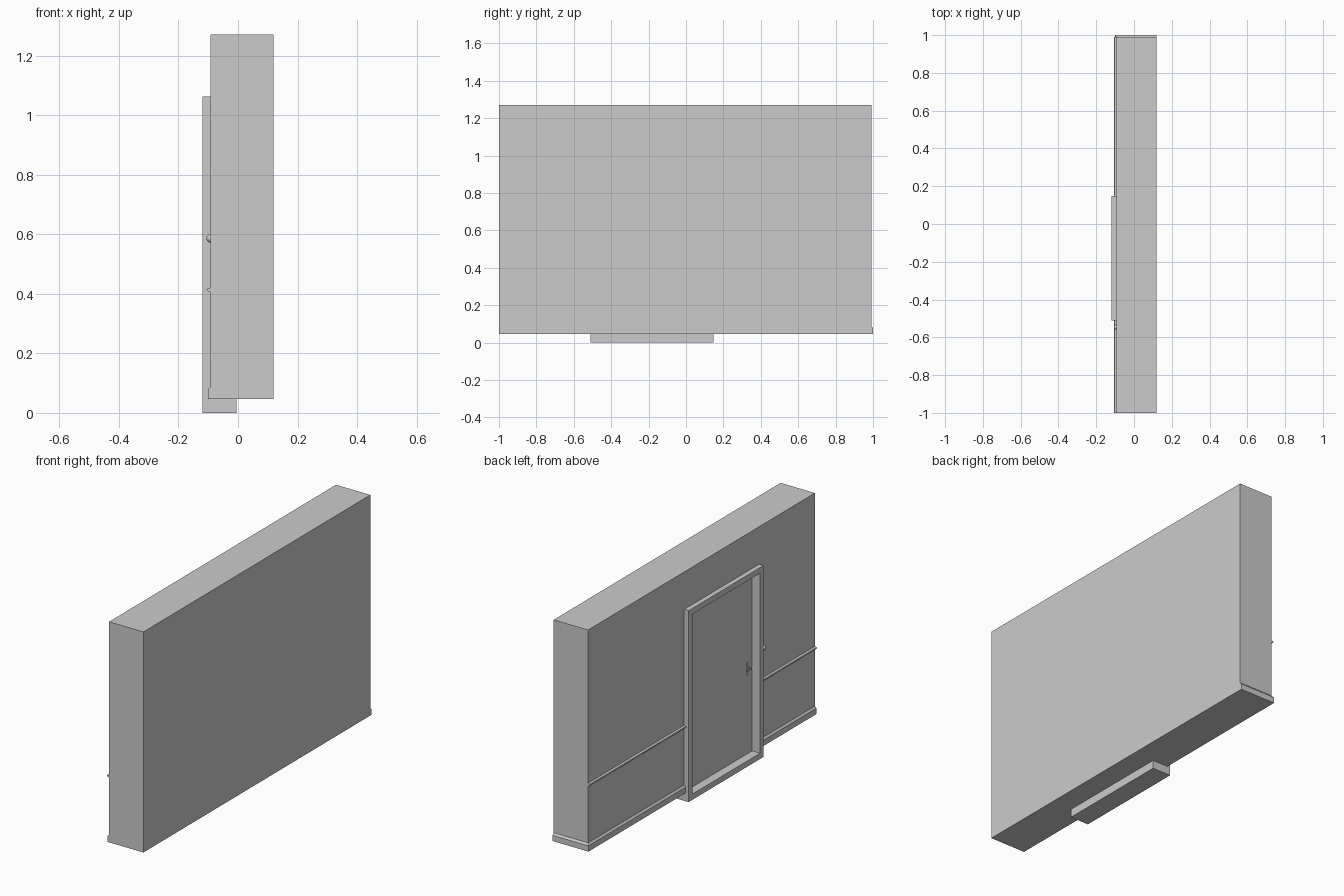
import bpy, bmesh

if "Cube" in bpy.data.objects:
    bpy.data.objects.remove(bpy.data.objects["Cube"])

XF, XB = -0.092, 0.119          # wall front and back planes
Y0, Y1 = -1.0, 0.991            # wall ends
Z0, Z1 = 0.046, 1.271
DY0, DY1, DZ = -0.511, 0.147, 1.063   # door frame outline
FX0, FX1, FW = -0.119, -0.005, 0.032  # frame depth range and width


def make(name, verts, faces):
    me = bpy.data.meshes.new(name)
    me.from_pydata(verts, [], faces)
    bm = bmesh.new()
    bm.from_mesh(me)
    bmesh.ops.recalc_face_normals(bm, faces=bm.faces)
    bm.to_mesh(me)
    bm.free()
    ob = bpy.data.objects.new(name, me)
    bpy.context.collection.objects.link(ob)
    return ob


def box(name, lo, hi):
    v = [(x, y, z) for x in (lo[0], hi[0]) for y in (lo[1], hi[1]) for z in (lo[2], hi[2])]
    f = [(0, 1, 3, 2), (4, 6, 7, 5), (0, 4, 5, 1), (2, 3, 7, 6), (0, 2, 6, 4), (1, 5, 7, 3)]
    return make(name, v, f)


def sweep(name, profile, path):
    """Sweep (offset, z) profile along (x, y, offset_dx, offset_dy) stations."""
    n = len(profile)
    v = [(x + dx * d, y + dy * d, z) for x, y, dx, dy in path for d, z in profile]
    f = [(s * n + i, s * n + (i + 1) % n, (s + 1) * n + (i + 1) % n, (s + 1) * n + i)
         for s in range(len(path) - 1) for i in range(n)]
    f += [tuple(range(n)), tuple(range(len(v) - n, len(v)))]
    return make(name, v, f)


# Wall with a pocket for the door
wall = box("wall", (XF, Y0, Z0), (XB, Y1, Z1))
cutter = box("door_cutter", (-0.3, DY0, -0.2), (FX1, DY1, DZ))
cutter.hide_render = True
mod = wall.modifiers.new("pocket", 'BOOLEAN')
mod.object = cutter
mod.solver = 'EXACT'
bpy.context.view_layer.objects.active = wall
bpy.ops.object.modifier_apply(modifier=mod.name)
bpy.data.objects.remove(cutter)

# Door frame: rectangular ring, four sides including the sill
loops = []
for x in (FX0, FX1):
    for w in (0, FW):
        loops += [(x, DY0 + w, w), (x, DY1 - w, w), (x, DY1 - w, DZ - w), (x, DY0 + w, DZ - w)]
faces = []
for a, b in ((0, 4), (4, 12), (12, 8), (8, 0)):
    faces += [(a + i, a + (i + 1) % 4, b + (i + 1) % 4, b + i) for i in range(4)]
make("door_frame", loops, faces)

# Door leaf
DX = -0.07
box("door", (DX, DY0 + FW, FW), (FX1, DY1 - FW, DZ - FW))

# Handle: plate, stem and lever
box("handle_plate", (DX - 0.003, -0.446, 0.468), (DX, -0.434, 0.54))
box("handle_stem", (DX - 0.02, -0.443, 0.507), (DX - 0.003, -0.437, 0.513))
box("handle_lever", (DX - 0.024, -0.443, 0.506), (DX - 0.018, -0.4, 0.514))

# Skirting, wrapping the far end of the wall
skirt = [(0, Z0), (0.009, Z0), (0.009, 0.078), (0, 0.089)]
sweep("skirting_long", skirt,
      [(XF, DY1, -1, 0), (XF, Y1, -1, 1), (XB, Y1, 0, 1)])
sweep("skirting_short", skirt, [(XF, Y0, -1, 0), (XF, DY0, -1, 0)])

# Chair rail
rail = [(0, 0.406), (0.008, 0.407), (0.013, 0.412), (0.011, 0.417), (0, 0.42)]
for name, a, b in (("rail_long", DY1, Y1), ("rail_short", Y0, DY0)):
    sweep(name, rail, [(XF, a, -1, 0), (XF, b, -1, 0)])

# Round wall button beside the door
bpy.ops.mesh.primitive_uv_sphere_add(segments=16, ring_count=8, radius=0.014,
                                     location=(XF, -0.546, 0.586))
bpy.context.object.name = "wall_button"
bpy.ops.object.shade_smooth_by_angle()
